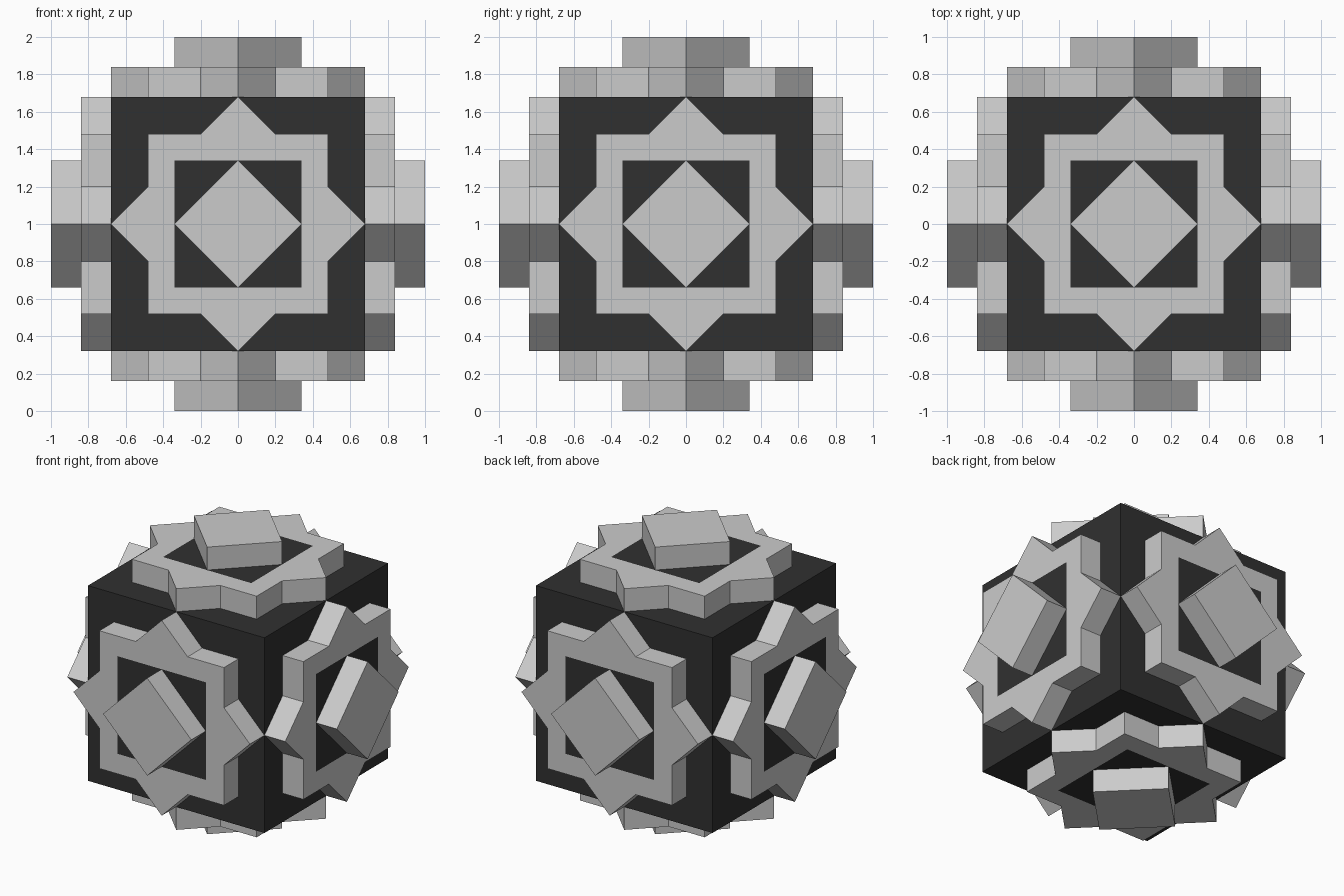
import bpy, bmesh
from math import pi
from mathutils import Matrix, Vector

if "Cube" in bpy.data.objects:
    bpy.data.objects.remove(bpy.data.objects["Cube"])

CENTRE = Vector((0, 0, 1))
CORE, FRAME, CAP = 0.68, 0.84, 1.0   # distances of the three levels from the centre
INNER = 0.34                         # half size of the square panel

dark = bpy.data.materials.new("dark")
dark.diffuse_color = (0.03, 0.03, 0.03, 1)
dark.use_nodes = True
dark.node_tree.nodes["Principled BSDF"].inputs["Base Color"].default_value = dark.diffuse_color


def add_object(name, bm, rotation=Matrix.Identity(4), material=None):
    bmesh.ops.recalc_face_normals(bm, faces=bm.faces)
    mesh = bpy.data.meshes.new(name)
    bm.to_mesh(mesh)
    bm.free()
    if material:
        mesh.materials.append(material)
    obj = bpy.data.objects.new(name, mesh)
    obj.matrix_world = Matrix.Translation(CENTRE) @ rotation
    bpy.context.collection.objects.link(obj)


def prism(points, z0, z1):
    bm = bmesh.new()
    low = [bm.verts.new((x, y, z0)) for x, y in points]
    high = [bm.verts.new((x, y, z1)) for x, y in points]
    bm.faces.new(low)
    bm.faces.new(high)
    for i in range(len(points)):
        j = (i + 1) % len(points)
        bm.faces.new((low[i], low[j], high[j], high[i]))
    return bm


def ring(outer, inner, z0, z1):
    bm = bmesh.new()
    loops = [[bm.verts.new((x, y, z)) for x, y in pts]
             for pts, z in ((outer, z0), (outer, z1), (inner, z1), (inner, z0))]
    n = len(outer)
    for k in range(4):
        a, b = loops[k], loops[(k + 1) % 4]
        for i in range(n):
            j = (i + 1) % n
            bm.faces.new((a[i], a[j], b[j], b[i]))
    return bm


# Profiles: eight-pointed star, its square opening, and a diamond
star = []
quarter = [(0.68, 0), (0.48, 0.20), (0.48, 0.48), (0.20, 0.48)]
for _ in range(4):
    star += quarter
    quarter = [(-y, x) for x, y in quarter]
opening = [(x * INNER / max(abs(x), abs(y)), y * INNER / max(abs(x), abs(y)))
           for x, y in star]
square = [(INNER, INNER), (-INNER, INNER), (-INNER, -INNER), (INNER, -INNER)]
diamond = [(INNER, 0), (0, INNER), (-INNER, 0), (0, -INNER)]

# Dark cube body
body = bmesh.new()
bmesh.ops.create_cube(body, size=2 * CORE)
add_object("cube_body", body, material=dark)

# Star frame, dark panel and diamond block on each of the six sides
sides = {
    "top": Matrix.Identity(4),
    "bottom": Matrix.Rotation(pi, 4, 'X'),
    "front": Matrix.Rotation(pi / 2, 4, 'X'),
    "back": Matrix.Rotation(-pi / 2, 4, 'X'),
    "right": Matrix.Rotation(pi / 2, 4, 'Y'),
    "left": Matrix.Rotation(-pi / 2, 4, 'Y'),
}
for side, rot in sides.items():
    add_object(side + "_star_frame", ring(star, opening, CORE, FRAME), rot)
    add_object(side + "_panel", prism(square, CORE, FRAME), rot, dark)
    add_object(side + "_diamond_block", prism(diamond, FRAME, CAP), rot)
